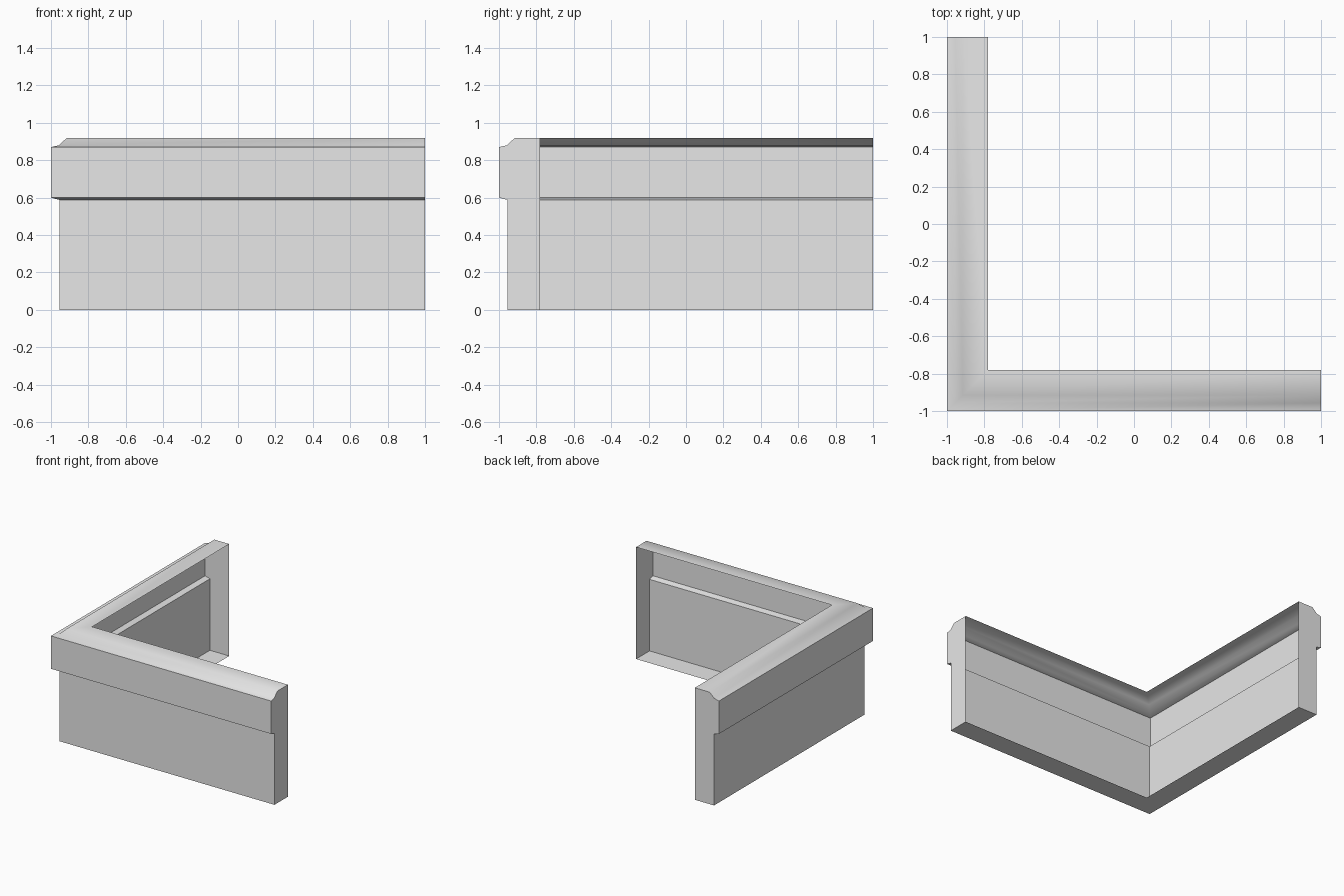
import bpy
import bmesh
import math

cube = bpy.data.objects.get("Cube")
if cube:
    bpy.data.objects.remove(cube, do_unlink=True)

# Plain grey for the whole wall
grey = bpy.data.materials.new("plain grey")
grey.use_nodes = True
colour = (0.8, 0.8, 0.8, 1)
grey.diffuse_color = colour
grey.node_tree.nodes["Principled BSDF"].inputs["Base Color"].default_value = colour

# Wall section as (inset from the outer face, height); its inner side is open
profile = [(0.22, 0), (0.045, 0), (0.045, 0.588), (0, 0.6), (0, 0.87),
           (0.043, 0.88), (0.085, 0.92), (0.22, 0.92)]

# Sweep the section along the left arm, round the mitred corner, to the front arm's end
bm = bmesh.new()
stations = [
    [bm.verts.new((d - 1, 1, z)) for d, z in profile],
    [bm.verts.new((d - 1, d - 1, z)) for d, z in profile],
    [bm.verts.new((1, d - 1, z)) for d, z in profile],
]
for a, b in zip(stations, stations[1:]):
    for j in range(len(profile) - 1):
        bm.faces.new((a[j], b[j], b[j + 1], a[j + 1]))

# End caps
bm.faces.new(stations[0])
bm.faces.new(reversed(stations[-1]))

mesh = bpy.data.meshes.new("corner_wall")
bm.to_mesh(mesh)
bm.free()
mesh.materials.append(grey)
wall = bpy.data.objects.new("corner_wall", mesh)
bpy.context.collection.objects.link(wall)

# Soft coping, crisp wall edges
bpy.ops.object.select_all(action='DESELECT')
wall.select_set(True)
bpy.context.view_layer.objects.active = wall
bpy.ops.object.shade_smooth_by_angle(angle=math.radians(60))
